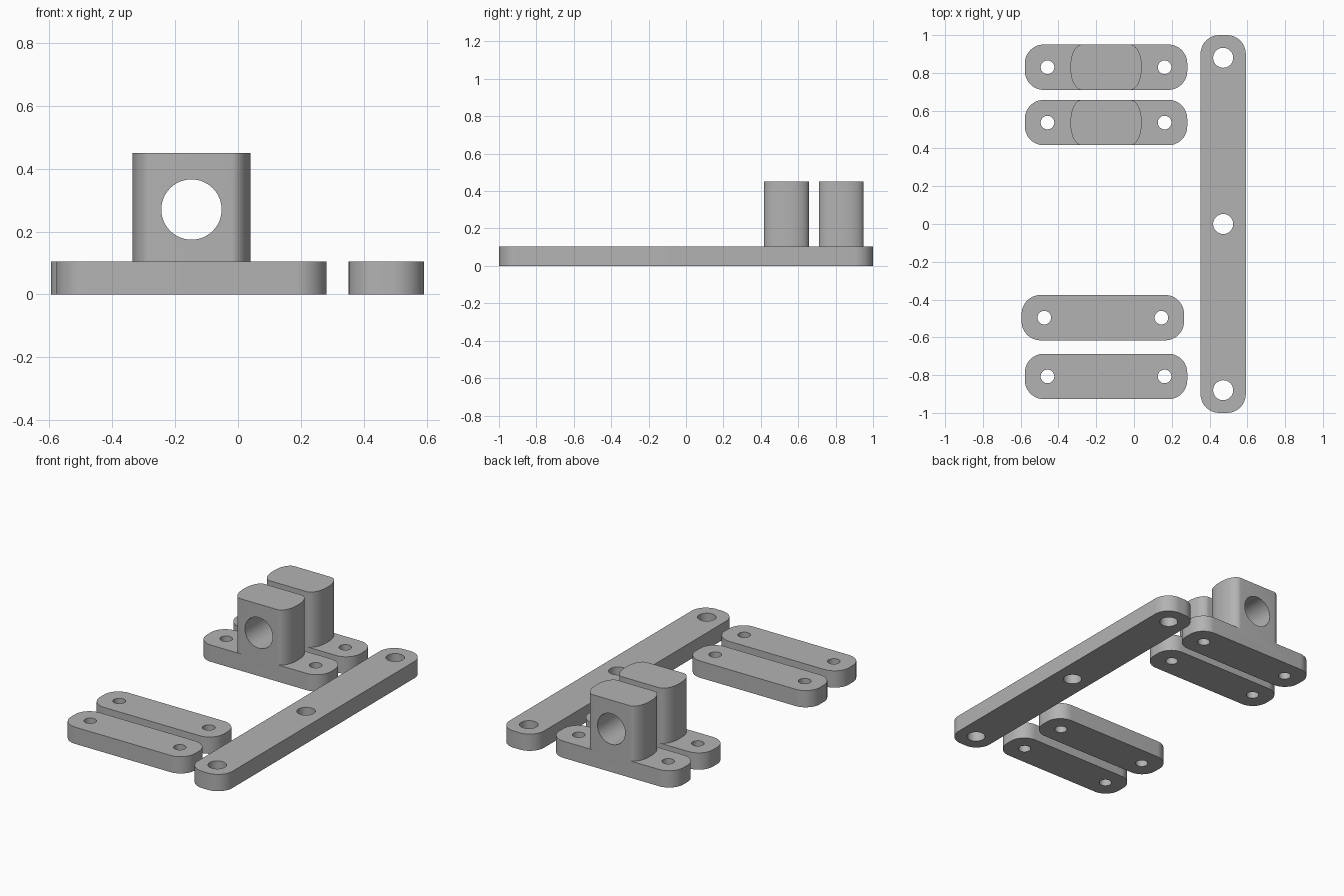
import bpy, bmesh, math

if "Cube" in bpy.data.objects:
    bpy.data.objects.remove(bpy.data.objects["Cube"])

grey = bpy.data.materials.new("matte grey")
grey.use_nodes = True
grey.diffuse_color = (0.45, 0.45, 0.45, 1)
grey.node_tree.nodes["Principled BSDF"].inputs["Base Color"].default_value = grey.diffuse_color

THICK, WIDTH, TOP = 0.105, 0.24, 0.45


def rounded_slab(name, center, size, radii, z0, z1, steps=12):
    """Extruded rectangle with circular or elliptical corners."""
    (cx, cy), (sx, sy), (rx, ry) = center, size, radii
    bm = bmesh.new()
    ring = []
    for quarter, (qx, qy) in enumerate([(1, 1), (-1, 1), (-1, -1), (1, -1)]):
        for i in range(steps + 1):
            a = math.pi / 2 * (quarter + i / steps)
            x = cx + qx * (sx / 2 - rx) + rx * math.cos(a)
            y = cy + qy * (sy / 2 - ry) + ry * math.sin(a)
            ring.append(bm.verts.new((x, y, z0)))
    base = bm.faces.new(ring)
    top = bmesh.ops.extrude_face_region(bm, geom=[base])["geom"]
    moved = [g for g in top if isinstance(g, bmesh.types.BMVert)]
    bmesh.ops.translate(bm, verts=moved, vec=(0, 0, z1 - z0))
    bmesh.ops.recalc_face_normals(bm, faces=bm.faces)
    mesh = bpy.data.meshes.new(name)
    bm.to_mesh(mesh)
    bm.free()
    mesh.materials.append(grey)
    obj = bpy.data.objects.new(name, mesh)
    bpy.context.collection.objects.link(obj)
    return obj


def combine(obj, tool, operation):
    """Apply a boolean and discard the tool object."""
    mod = obj.modifiers.new("boolean", "BOOLEAN")
    mod.operation, mod.solver, mod.object = operation, "EXACT", tool
    bpy.context.view_layer.objects.active = obj
    bpy.ops.object.modifier_apply(modifier=mod.name)
    bpy.data.objects.remove(tool)


def drill(obj, location, radius, tilt=0):
    bpy.ops.mesh.primitive_cylinder_add(vertices=48, radius=radius, depth=0.5,
                                        location=location, rotation=(tilt, 0, 0))
    cutter = bpy.context.object
    cutter.hide_render = True
    cutter.data.materials.append(grey)
    combine(obj, cutter, "DIFFERENCE")


def finish(obj):
    bpy.ops.object.select_all(action="DESELECT")
    obj.select_set(True)
    bpy.context.view_layer.objects.active = obj
    bpy.ops.object.shade_smooth_by_angle(angle=math.radians(35))


def strap(name, x, y, bracket=False):
    """Short two-hole strap, optionally carrying an upright bored block."""
    obj = rounded_slab(name, (x, y), (0.86, WIDTH), (0.1, 0.1), 0, THICK)
    if bracket:
        block = rounded_slab("block", (x, y), (0.376, WIDTH), (0.06, 0.11), THICK / 2, TOP)
        combine(obj, block, "UNION")
        drill(obj, (x, y, 0.27), 0.096, math.pi / 2)
    for side in (-1, 1):
        drill(obj, (x + side * 0.31, y, 0), 0.036)
    finish(obj)


# Bored brackets at the back
strap("rear_bracket", -0.148, 0.83, True)
strap("inner_bracket", -0.148, 0.537, True)

# Plain straps at the front
strap("inner_strap", -0.165, -0.496)
strap("front_strap", -0.148, -0.807)

# Long three-hole bar on the left
bar = rounded_slab("long_bar", (0.472, 0), (WIDTH, 2), (0.1, 0.1), 0, THICK)
for y in (-0.88, 0, 0.88):
    drill(bar, (0.472, y, 0), 0.053)
finish(bar)
